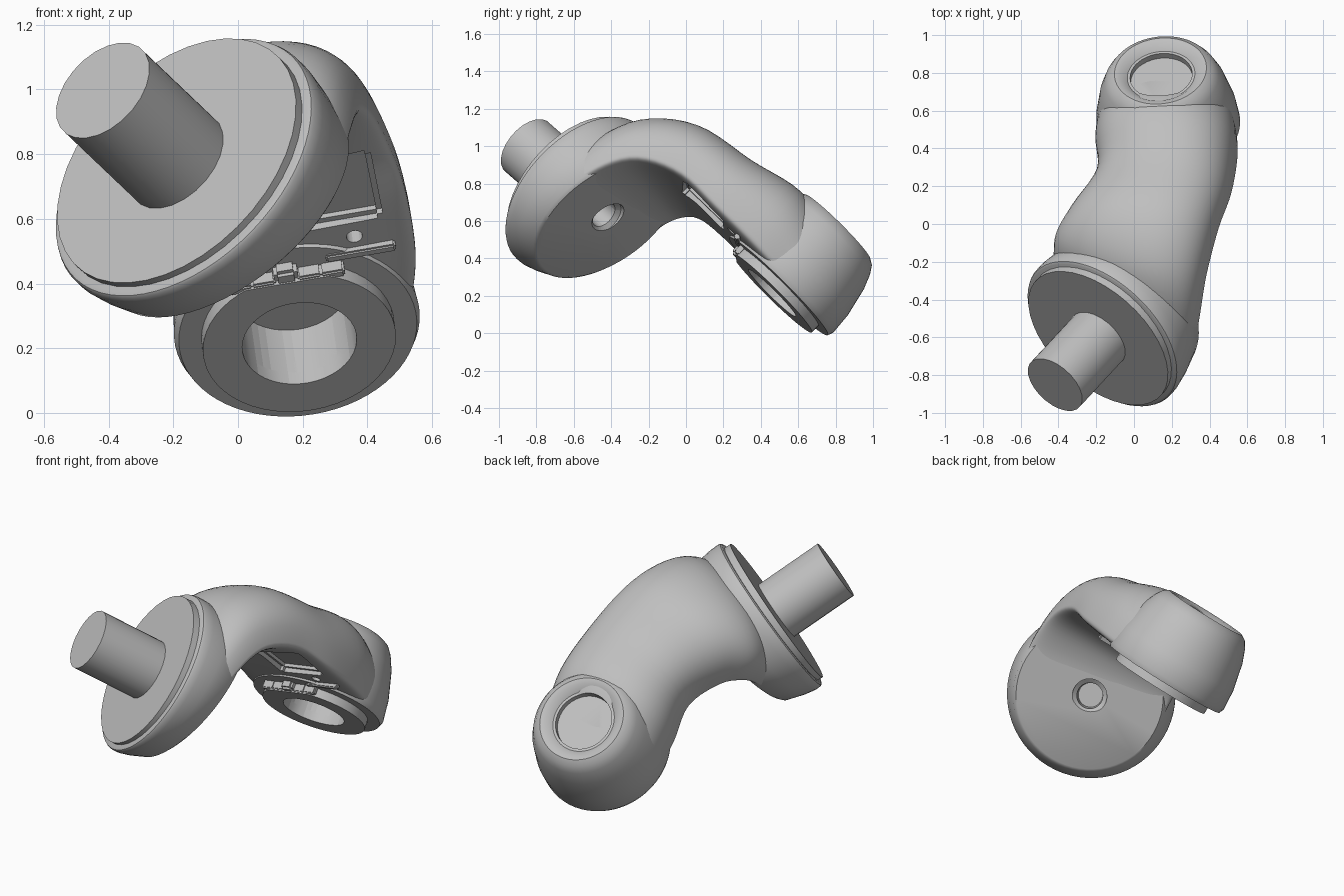
import bpy, bmesh, math
from mathutils import Vector, Matrix

cube = bpy.data.objects.get("Cube")
if cube:
    bpy.data.objects.remove(cube, do_unlink=True)

grey = bpy.data.materials.new("cast_grey")
grey.use_nodes = True
colour = (0.52, 0.52, 0.52, 1)
grey.diffuse_color = colour
grey.node_tree.nodes["Principled BSDF"].inputs["Base Color"].default_value = colour


def frame(origin, z_axis, x_hint):
    """Matrix with local z along an axis and local x near a hint."""
    z = Vector(z_axis).normalized()
    x = Vector(x_hint)
    x = (x - z * x.dot(z)).normalized()
    y = z.cross(x)
    m = Matrix((x, y, z)).transposed().to_4x4()
    m.translation = Vector(origin)
    return m


def smooth(ob):
    bpy.ops.object.select_all(action='DESELECT')
    ob.select_set(True)
    bpy.context.view_layer.objects.active = ob
    bpy.ops.object.shade_smooth_by_angle(angle=math.radians(35))


def finish(name, bm, matrix=None, helper=False):
    if matrix:
        bm.transform(matrix)
    bmesh.ops.recalc_face_normals(bm, faces=bm.faces)
    mesh = bpy.data.meshes.new(name)
    bm.to_mesh(mesh)
    bm.free()
    ob = bpy.data.objects.new(name, mesh)
    bpy.context.collection.objects.link(ob)
    mesh.materials.append(grey)
    if helper:
        ob.hide_render = True
        ob.hide_set(True)
        ob.display_type = 'WIRE'
    else:
        smooth(ob)
    return ob


def skin(bm, rings):
    """Bridge equal closed rings and cap both ends."""
    n = len(rings[0])
    for a, b in zip(rings, rings[1:]):
        for i in range(n):
            j = (i + 1) % n
            bm.faces.new((a[i], a[j], b[j], b[i]))
    bm.faces.new(rings[0])
    bm.faces.new(rings[-1])


def turned(name, profile, matrix, sides=64, helper=False, slant=0.0):
    """Solid of revolution from (height, radius) pairs; slant tilts its far end."""
    bm = bmesh.new()
    rings = []
    for h, r in profile:
        ring = []
        for i in range(sides):
            a = math.tau * i / sides
            y = r * math.sin(a)
            ring.append(bm.verts.new((r * math.cos(a), y, h * (1 + slant * y))))
        rings.append(ring)
    skin(bm, rings)
    return finish(name, bm, matrix, helper)


def block(name, centre, size, matrix, helper=False):
    bm = bmesh.new()
    bmesh.ops.create_cube(bm, size=1)
    bmesh.ops.scale(bm, vec=size, verts=bm.verts)
    bmesh.ops.bevel(bm, geom=bm.edges[:], offset=min(size) * 0.2, segments=2, affect='EDGES')
    return finish(name, bm, matrix @ Matrix.Translation(centre), helper)


def cut(target, *cutters):
    """Cut the pockets for good, then mark the new sharp edges."""
    bpy.context.view_layer.objects.active = target
    for c in cutters:
        mod = target.modifiers.new("cut_" + c.name, 'BOOLEAN')
        mod.operation = 'DIFFERENCE'
        mod.solver = 'EXACT'
        mod.object = c
        bpy.ops.object.modifier_apply(modifier=mod.name)
    smooth(target)


# Frames of the two joints
flange_axis = Vector((-0.571, -0.617, 0.543))
hub_axis = Vector((-0.1, 0.7, 0.707))
flange_m = frame((-0.19, -0.605, 0.78), flange_axis, (0.82, -0.49, 0.3))
hub_m = frame((0.19, 0.46, 0.215), hub_axis, (0.985, -0.03, 0.17))

# Front joint: peg, raised face and wedge-backed flange
turned("peg", [(-0.02, 0.176), (0.4, 0.176)], flange_m, 24)
turned("flange_face", [(-0.1, 0.45), (0, 0.45)], flange_m, 40)
flange = turned("flange", [(-0.3, 0.425), (-0.285, 0.442), (-0.17, 0.472), (-0.09, 0.485),
                           (-0.05, 0.485), (-0.038, 0.48), (-0.032, 0.468)], flange_m, slant=0.65)

# Rear joint: rounded hub and bearing ring
hub = turned("hub", [(0.05, 0.37), (0.08, 0.382), (0.2, 0.372), (0.36, 0.335), (0.44, 0.303),
                     (0.48, 0.277), (0.5, 0.245), (0.495, 0.215), (0.465, 0.18)], hub_m)
ring = turned("bearing_ring", [(0, 0.3), (0.1, 0.3)], hub_m, 48)

# Curved arm: bottom centre, up direction, width direction, half width, height
stations = [
    ((-0.02, -0.415, 0.625), flange_axis, (0.82, -0.49, 0.30), 0.435, 0.25),
    ((0.0, -0.285, 0.72), (-0.5, -0.38, 0.74), (0.82, -0.43, 0.36), 0.435, 0.29),
    ((0.025, -0.14, 0.76), (-0.42, -0.1, 0.9), (0.86, -0.28, 0.42), 0.425, 0.355),
    ((0.085, 0.02, 0.715), (-0.28, 0.17, 0.94), (0.93, -0.12, 0.33), 0.395, 0.385),
    ((0.175, 0.18, 0.575), (-0.18, 0.45, 0.87), (0.96, -0.08, 0.23), 0.36, 0.385),
    ((0.185, 0.36, 0.395), (-0.13, 0.6, 0.79), (0.98, -0.03, 0.17), 0.377, 0.44),
    ((0.185, 0.5, 0.26), hub_axis, (0.985, -0.03, 0.17), 0.36, 0.37),
]
flat = [Vector([*p, *Vector(n).normalized(), *w, hw, h]) for p, n, w, hw, h in stations]


def spline(vals, i, t):
    a, b, c, d = (vals[min(max(i + k, 0), len(vals) - 1)] for k in (-1, 0, 1, 2))
    return 0.5 * (2 * b + (c - a) * t + (2 * a - 5 * b + 4 * c - d) * t * t
                  + (3 * b - a - 3 * c + d) * t ** 3)


def power(v, e):
    return math.copysign(abs(v) ** e, v)


bm = bmesh.new()
rings, steps, sides = [], 5, 56
for k in range((len(flat) - 1) * steps + 1):
    i = min(k // steps, len(flat) - 2)
    s = spline(flat, i, k / steps - i)
    m = frame(s[0:3], s[3:6], s[6:9])
    hw, h = s[9], s[10]
    loop = []
    for j in range(sides):
        a = math.tau * j / sides
        up = math.sin(a) >= 0
        e = 0.87 if up else 0.25
        z = h * 0.25 + power(math.sin(a), e) * h * (0.75 if up else 0.25)
        x = hw * power(math.cos(a), e)
        loop.append(bm.verts.new(m @ Vector((x, 0, z))))
    rings.append(loop)
skin(bm, rings)
arm = finish("curved_arm", bm)

# Pockets in the joints and underside
lower_pocket = turned("lower_pocket", [(-0.1, 0.178), (0.235, 0.178)], hub_m, 40, True)
upper_pocket = turned("upper_pocket", [(0.43, 0.165), (0.7, 0.165)], hub_m, 40, True)
back_pocket = turned("back_pocket", [(-0.4, 0.1), (-0.29, 0.1), (-0.27, 0.075), (-0.18, 0.07)],
                     flange_m, 32, True)
panel = block("panel_pocket", (0.18, -0.57, 0.06), (0.3, 0.3, 0.09), hub_m, True)
screw = turned("screw_pocket", [(-0.1, 0.025), (0.14, 0.025)],
               hub_m @ Matrix.Translation((0.23, -0.36, 0)), 20, True)
ring_flat = block("ring_flat_cutter", (0, -0.37, 0.02), (0.6, 0.2, 0.1), hub_m, True)
cut(arm, lower_pocket, upper_pocket, back_pocket, panel, screw)
cut(hub, lower_pocket, upper_pocket)
cut(ring, lower_pocket, ring_flat)
cut(flange, back_pocket)

# Latch along the flattened edge of the bearing ring
for i in range(5):
    x = (i - 2) * 0.072
    width = 0.06 if i == 2 else 0.03
    block("latch_%d" % (i + 1), (x, -0.25 - width / 2, 0.035), (0.075, width, 0.06), hub_m)
# Raised rib beside the latch
block("underside_rib", (0.24, -0.3, 0.055), (0.22, 0.03, 0.03), hub_m)
